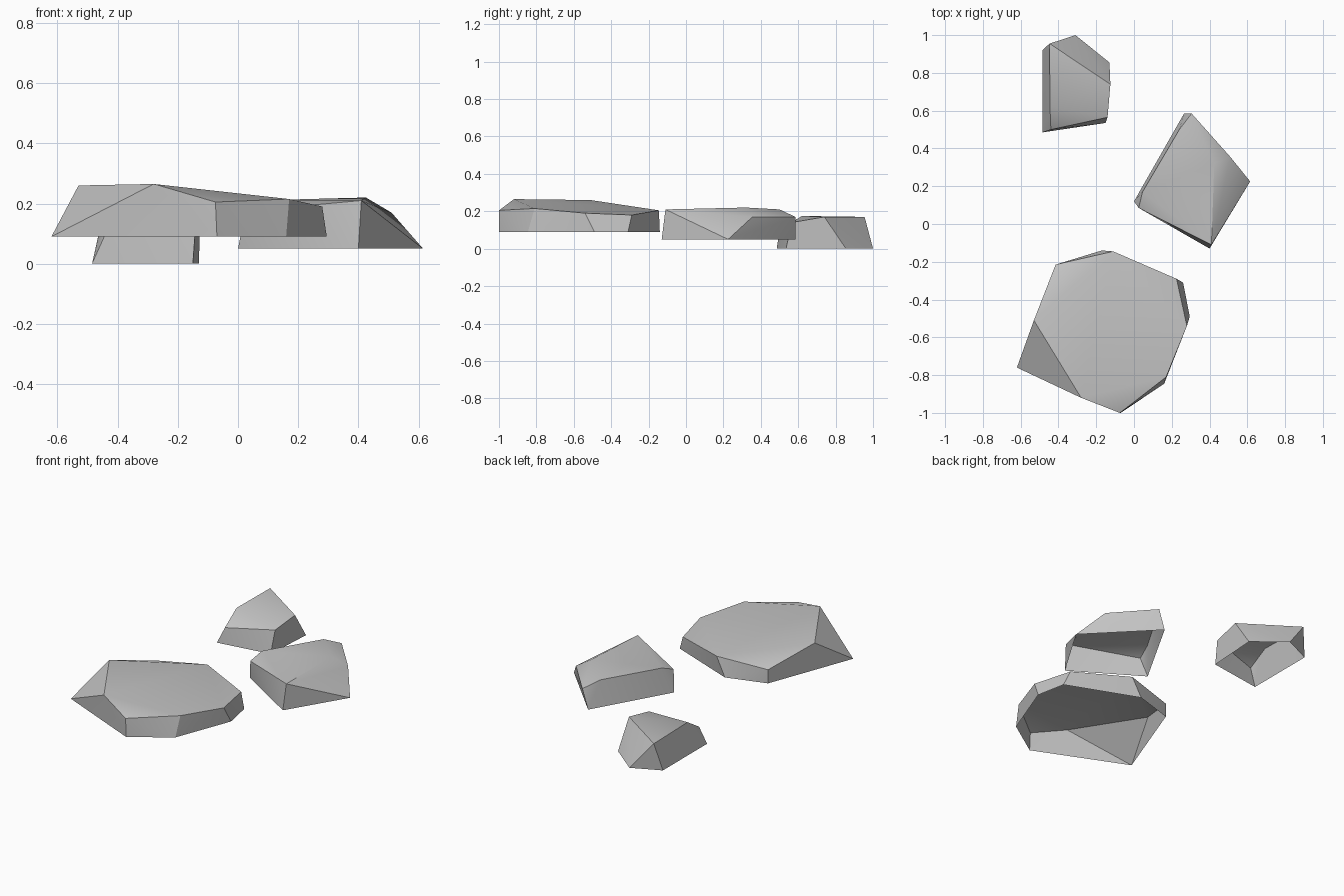
import bpy
import bmesh
import math

default_cube = bpy.data.objects.get("Cube")
if default_cube:
    bpy.data.objects.remove(default_cube, do_unlink=True)

# Single stone colour
stone = bpy.data.materials.new("stone_grey")
stone.use_nodes = True
stone_colour = (0.55, 0.55, 0.55, 1)
stone.diffuse_color = stone_colour
stone.node_tree.nodes["Principled BSDF"].inputs["Base Color"].default_value = stone_colour


def make_rock(name, base_height, base_outline, upper_corners):
    """Faceted shell around a flat base outline and upper corners, in hundredths, open below."""
    bm = bmesh.new()
    corners = [(x, y, base_height) for x, y in base_outline] + upper_corners
    for corner in corners:
        bm.verts.new([value / 100 for value in corner])
    hull = bmesh.ops.convex_hull(bm, input=bm.verts[:])
    unused = {v for v in hull["geom_interior"] + hull["geom_unused"]
              if isinstance(v, bmesh.types.BMVert)}
    bmesh.ops.delete(bm, geom=list(unused), context="VERTS")
    bmesh.ops.recalc_face_normals(bm, faces=bm.faces[:])

    # Open the underside and merge nearly flat facets
    underside = [face for face in bm.faces if face.normal.z < -0.95]
    bmesh.ops.delete(bm, geom=underside, context="FACES")
    bmesh.ops.dissolve_limit(bm, angle_limit=math.radians(3),
                             verts=bm.verts[:], edges=bm.edges[:])

    mesh = bpy.data.meshes.new(name)
    bm.to_mesh(mesh)
    bm.free()
    mesh.materials.append(stone)
    rock = bpy.data.objects.new(name, mesh)
    bpy.context.collection.objects.link(rock)

    bpy.ops.object.select_all(action="DESELECT")
    rock.select_set(True)
    bpy.context.view_layer.objects.active = rock
    bpy.ops.object.shade_smooth_by_angle(angle=math.radians(30))
    return rock


# Broad flat slab at the front
make_rock(
    "large_front_rock", 9,
    base_outline=[(-62, -76), (-7, -100), (16, -84.5), (29.5, -49),
                  (26, -31), (-17, -14), (-41.5, -21.5)],
    upper_corners=[(-53, -51, 26), (-28, -92, 26.5), (-7.5, -100, 20.5),
                   (17, -81, 21.5), (28, -54, 19), (22.5, -29, 18),
                   (-11, -14.5, 20.5), (-41.5, -21.5, 17.5)])

# Wedge-shaped rock beside it
make_rock(
    "middle_left_rock", 5,
    base_outline=[(0, 12), (40, -13), (61.5, 22.5), (26.5, 58.5)],
    upper_corners=[(2.5, 8.5, 17.5), (4.5, 17, 21), (41, -11, 21),
                   (42.5, 32, 22), (51, 35.5, 17), (30.5, 58.5, 17),
                   (24, 50, 21)])

# Smallest rock at the back
make_rock(
    "small_back_rock", 0,
    base_outline=[(-48.5, 48.5), (-15, 53.5), (-13, 85.5),
                  (-31, 100), (-48.5, 92)],
    upper_corners=[(-44, 50, 10), (-14, 56.5, 14), (-12.5, 74, 17),
                   (-44.7, 95.5, 17), (-44.5, 62, 17.5)])
